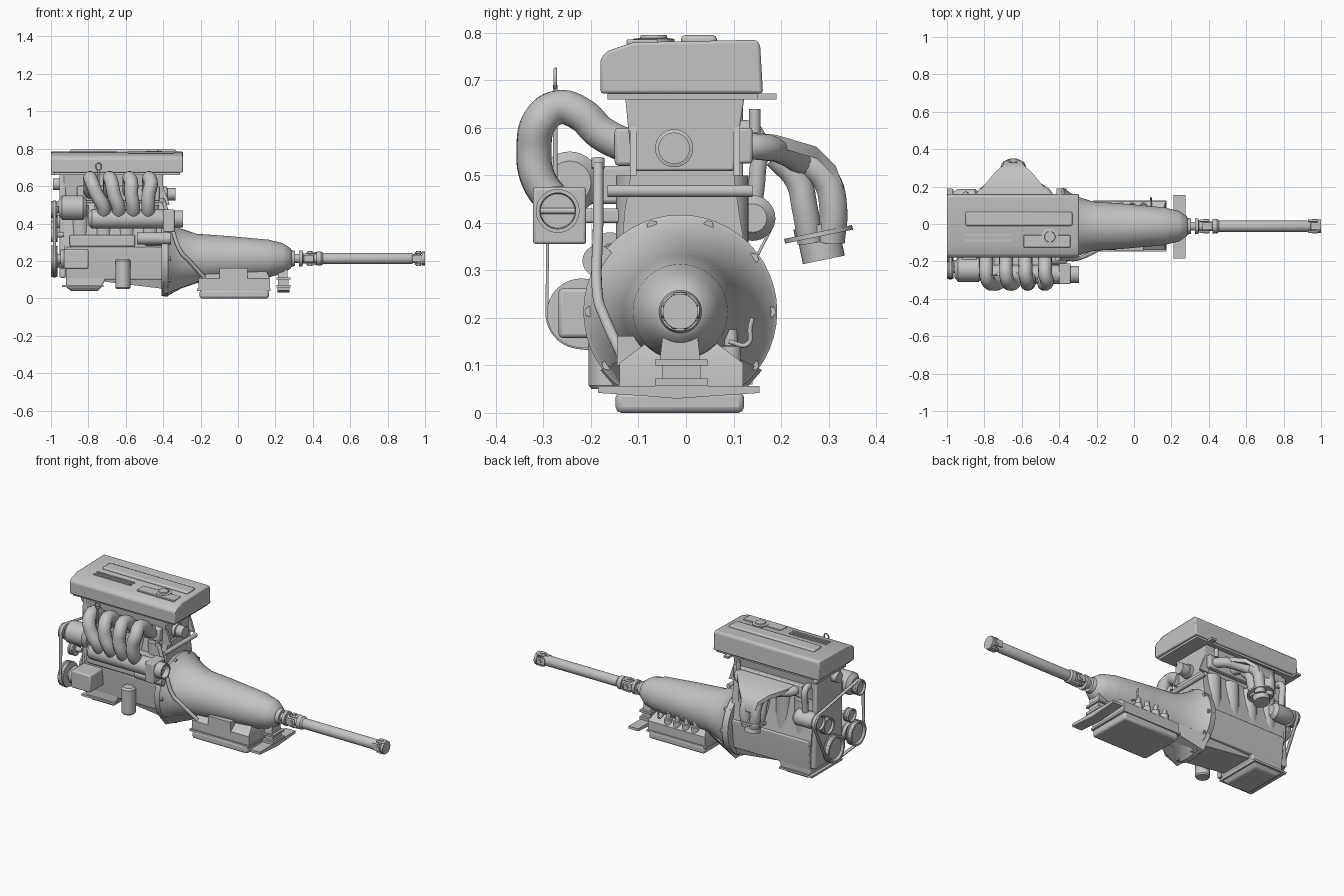
import bpy, bmesh, math
from mathutils import Vector
from mathutils.geometry import convex_hull_2d

cube = bpy.data.objects.get("Cube")
if cube:
    bpy.data.objects.remove(cube)

metal = bpy.data.materials.new("grey_metal")
metal.use_nodes = True
metal.diffuse_color = (0.55, 0.55, 0.55, 1)
metal.node_tree.nodes["Principled BSDF"].inputs["Base Color"].default_value = (0.55, 0.55, 0.55, 1)
AXIS_Y, AXIS_Z = -0.012, 0.213
parts = []


def add_mesh(name, mesh):
    ob = bpy.data.objects.new(name, mesh)
    bpy.context.collection.objects.link(ob)
    mesh.materials.clear()
    mesh.materials.append(metal)
    parts.append(ob)
    return ob


def finish(name, bm, bevel=0, segments=2):
    bmesh.ops.recalc_face_normals(bm, faces=bm.faces)
    mesh = bpy.data.meshes.new(name)
    bm.to_mesh(mesh)
    bm.free()
    ob = add_mesh(name, mesh)
    if bevel:
        mod = ob.modifiers.new("bevel", 'BEVEL')
        mod.width, mod.segments, mod.limit_method = bevel, segments, 'ANGLE'
    return ob


def loft(name, rings, bevel=0, segments=2):
    """Skin closed rings of equal length and cap both ends."""
    bm = bmesh.new()
    loops = [[bm.verts.new(p) for p in ring] for ring in rings]
    n = len(loops[0])
    for a, b in zip(loops, loops[1:]):
        for i in range(n):
            bm.faces.new((a[i], a[(i + 1) % n], b[(i + 1) % n], b[i]))
    bm.faces.new(loops[0])
    bm.faces.new(loops[-1])
    return finish(name, bm, bevel, segments)


def box(name, x, y, z, bevel=0):
    return loft(name, [[(x[0], y[0], h), (x[1], y[0], h), (x[1], y[1], h), (x[0], y[1], h)] for h in z], bevel)


def prism(name, profile, x0, x1, bevel=0):
    return loft(name, [[(x, y, z) for y, z in profile] for x in (x0, x1)], bevel)


def lathe(name, start, axis, profile, sides=32):
    """Turn (distance, radius) steps around an axis."""
    axis = Vector(axis).normalized()
    u = axis.orthogonal().normalized()
    v = axis.cross(u)
    angles = [math.tau * i / sides for i in range(sides)]
    return loft(name, [[Vector(start) + axis * t + (u * math.cos(a) + v * math.sin(a)) * r
                        for a in angles] for t, r in profile])


def rod(name, a, b, r, sides=24):
    d = Vector(b) - Vector(a)
    return lathe(name, a, d, [(0, r), (d.length, r)], sides)


def tube(name, points, r, cyclic=False):
    curve = bpy.data.curves.new(name, 'CURVE')
    curve.dimensions = '3D'
    curve.bevel_depth, curve.bevel_resolution = r, 5
    curve.resolution_u, curve.use_fill_caps = 6, True
    spline = curve.splines.new('BEZIER')
    spline.bezier_points.add(len(points) - 1)
    spline.use_cyclic_u = cyclic
    for bp, p in zip(spline.bezier_points, points):
        bp.co = p
        bp.handle_left_type = bp.handle_right_type = 'AUTO'
    tmp = bpy.data.objects.new(name + "_path", curve)
    bpy.context.collection.objects.link(tmp)
    dg = bpy.context.evaluated_depsgraph_get()
    mesh = bpy.data.meshes.new_from_object(tmp.evaluated_get(dg))
    bpy.data.objects.remove(tmp)
    return add_mesh(name, mesh)


# Top cover with rib, slots and filler cap
prism("top_cover", [(-.18, .672), (-.18, .745), (-.165, .762), (-.11, .78), (.148, .785), (.156, .775), (.162, .672)],
      -1, -.295, .012)
box("cover_seal", (-.985, -.31), (-.165, .15), (.66, .674))
box("cover_rib", (-.9, -.33), (-.01, .065), (.775, .795), .008)
box("cover_panel", (-.59, -.34), (-.125, -.06), (.775, .786), .003)
for i, y in enumerate((-.095, -.065)):
    box(f"cover_slot_{i}", (-.9, -.65), (y, y + .012), (.778, .787))
lathe("filler_cap", (-.45, -.068, .775), (0, 0, 1), [(0, .045), (.012, .045), (.014, .03), (.02, .028)], 12)
for i, x in enumerate((-.985, -.4)):
    box(f"cover_tab_{i}", (x - .015, x + .015), (-.1, .19), (.66, .672))

# Cylinder head and block
prism("cylinder_head", [(-.113, .51), (-.128, .665), (.123, .665), (.1, .51)], -.93, -.4, .004)
prism("block", [(-.14, .25), (-.13, .42), (-.115, .51), (.1, .51), (.112, .42), (.14, .25)], -.93, -.39)
prism("crankcase", [(-.135, .1), (-.15, .25), (-.15, .275), (.145, .275), (.145, .25), (.13, .1)], -.92, -.39, .006)
prism("timing_cover", [(-.13, .11), (-.13, .42), (-.12, .66), (.12, .66), (.12, .42), (.13, .11)], -.955, -.92, .008)
for side, y in (("right", -.095), ("left", .08)):
    for i in range(4):
        rod(f"{side}_cylinder_wall_{i}", (-.845 + i * .125, y, .27), (-.845 + i * .125, y, .5), .052)
box("sump_flange", (-.94, -.72), (-.15, .14), (.06, .072))
loft("sump", [[(x0, y0, z), (x1, y0, z), (x1, y1, z), (x0, y1, z)] for x0, x1, y0, y1, z in
              ((-.89, -.75, -.12, .11, .038), (-.92, -.73, -.14, .13, .06), (-.92, -.7, -.135, .13, .12))], .008)
loft("rear_skirt", [[(x, -.13, .13), (x, .12, .13), (x, .1, z), (x, -.11, z)] for x, z in ((-.72, .09), (-.39, .05))])
lathe("oil_filter", (-.615, -.165, .05), (0, 0, 1), [(0, .034), (.008, .04), (.15, .04), (.16, .03)])
rod("starter_motor", (-.54, -.185, .32), (-.36, -.185, .32), .033)
box("starter_mount", (-.5, -.4), (-.18, -.1), (.28, .345), .008)
box("side_bracket", (-.9, -.55), (-.165, -.12), (.275, .34), .01)

# Rear of the head: coolant outlet, cross pipe and corner gussets
lathe("coolant_outlet", (-.41, -.025, .557), (1, 0, 0), [(0, .04), (.03, .04), (.032, .033), (.075, .033)])
rod("cross_pipe", (-.38, -.165, .467), (-.38, .14, .467), .013)
for side, y in (("right", -.118), ("left", .1)):
    loft(f"{side}_head_gusset", [[(-.45, v, .66), (-.42, v, .66), (-.365, v, .5), (-.42, v, .5)] for v in (y, y + .014)])

# Bell housing, gearbox and flange
lathe("gearbox_case", (0, AXIS_Y, AXIS_Z), (1, 0, 0),
      [(-.41, .2), (-.375, .204), (-.37, .196), (-.30, .158), (-.22, .132), (-.05, .12), (.17, .1), (.18, .096),
       (.24, .082), (.28, .055), (.285, .045), (.305, .04)], 48)
loft("bell_foot", [[(-.4, -.18, .09), (-.4, .16, .09), (-.4, .1, .02), (-.4, -.12, .02)],
                   [(-.2, -.1, .13), (-.2, .08, .13), (-.2, .06, .095), (-.2, -.08, .095)]])
for i in range(10):
    a = math.tau * i / 10
    y, z = AXIS_Y + .19 * math.cos(a), AXIS_Z + .19 * math.sin(a)
    rod(f"bell_bolt_{i}", (-.4, y, z), (-.36, y, z), .012, 6)

# Gearbox pan, side plate, valves and rear crossmember
box("gearbox_pan_rim", (-.22, .175), (-.148, .125), (.04, .052))
box("gearbox_pan", (-.205, .165), (-.148, .122), (0, .045), .012)
loft("gearbox_valve_body", [[(x0, y0, z), (x1, y0, z), (x1, y1, z), (x0, y1, z)] for x0, x1, y0, y1, z in
                            ((-.21, .17, -.14, .12, .05), (-.21, .17, -.14, .12, .105), (-.18, .15, -.08, .06, .15))])
box("side_plate", (-.1, .05), (-.145, -.07), (.1, .162))
for i in range(4):
    lathe(f"solenoid_{i}", (-.13 + i * .06, .095, .1), (0, 0, 1), [(0, .022), (.04, .022), (.042, .015), (.075, .013)], 12)
tube("shift_lever", [(.09, .09, .15), (.09, .13, .145), (.09, .135, .18), (.09, .14, .2)], .005)
prism("crossmember", [(-.185, .042), (-.08, .035), (-.02, .03), (.05, .035), (.155, .042), (.155, .057), (-.185, .057)], .21, .275)
box("mount_base", (.205, .28), (-.065, .045), (.057, .072))
box("mount_cushion", (.215, .27), (-.05, .03), (.072, .1))
box("mount_top", (.205, .28), (-.065, .045), (.1, .112))
prism("mount_pillar", [(-.055, .112), (-.045, .2), (.02, .2), (.03, .112)], .215, .265)

# Drive shaft with universal joints
lathe("drive_shaft", (0, AXIS_Y, AXIS_Z), (1, 0, 0),
      [(.29, .024), (.325, .024), (.327, .042), (.345, .042), (.347, .026), (.42, .026), (.45, .03), (.925, .03), (.94, .024), (.955, .022)])
for j, x in enumerate((.385, .965)):
    rod(f"joint_cross_a_{j}", (x, AXIS_Y - .04, AXIS_Z), (x, AXIS_Y + .04, AXIS_Z), .014, 16)
    rod(f"joint_cross_b_{j}", (x, AXIS_Y, AXIS_Z - .04), (x, AXIS_Y, AXIS_Z + .04), .014, 16)
    for s in (-1, 1):
        y, z = AXIS_Y + s * .03, AXIS_Z + s * .03
        box(f"yoke_ear_front_{j}_{s}", (x - .035, x + .02), (y - .006, y + .006), (AXIS_Z - .02, AXIS_Z + .02), .004)
        box(f"yoke_ear_rear_{j}_{s}", (x - .02, x + .035), (AXIS_Y - .02, AXIS_Y + .02), (z - .006, z + .006), .004)
lathe("joint_collar", (.42, AXIS_Y, AXIS_Z), (1, 0, 0), [(0, .038), (.025, .038), (.035, .03)])
rod("end_flange", (.985, AXIS_Y, AXIS_Z), (1, AXIS_Y, AXIS_Z), .037)

# Intake: runners, plenum and throttle body
for i in range(4):
    top, low = -.79 + i * .105, -.72 + i * .08
    tube(f"intake_runner_{i}", [(top, -.11, .555), (top, -.18, .59), (top, -.22, .628), (top, -.268, .643),
                                (top + .01, -.307, .615), ((top + low) / 2, -.32, .555), (low, -.31, .49), (low, -.265, .43)], .037)
box("intake_flange", (-.86, -.42), (-.15, -.11), (.52, .6), .008)
lathe("intake_plenum", (-.8, -.27, .425), (1, 0, 0), [(0, .035), (.02, .052), (.4, .052), (.42, .045)])
box("throttle_body", (-.4, -.34), (-.322, -.21), (.355, .475), .006)
lathe("throttle_mouth", (-.345, -.27, .425), (1, 0, 0), [(0, .046), (.05, .046), (.05, .038), (.02, .036)])
rod("throttle_plate_shaft", (-.325, -.31, .425), (-.325, -.23, .425), .006)
box("plenum_bracket", (-.75, -.45), (-.24, -.12), (.4, .43), .005)

# Dipstick and filler tube
tube("dipstick", [(-.745, -.275, .43), (-.745, -.275, .55), (-.745, -.275, .69)], .005)
tube("dipstick_ring", [(-.745, -.275, .685), (-.73, -.275, .705), (-.745, -.275, .723), (-.76, -.275, .705)], .004, True)
tube("gearbox_filler", [(-.4, -.185, .525), (-.36, -.185, .4), (-.3, -.185, .24), (-.27, -.175, .21), (-.18, -.13, .11)], .011)
rod("gearbox_filler_cap", (-.405, -.185, .515), (-.41, -.185, .535), .014)

# Exhaust: four primaries, heat shield, two down pipes, tilted flange
for i in range(4):
    x = -.82 + i * .12
    tube(f"exhaust_primary_{i}", [(x, .1, .56), (x, .15, .56), ((x - .645) / 2, .21, .548), (-.645, .27, .505)], .028)
box("exhaust_flange", (-.87, -.41), (.105, .14), (.525, .6), .006)
loft("heat_shield", [[(-.645 - w, y, z), (-.645 + w, y, z), (-.645 + w, y, z - .025), (-.645 - w, y, z - .025)]
                     for w, y, z in ((.175, .14, .59), (.17, .19, .585), (.1, .275, .56), (.055, .315, .52), (.05, .33, .48))])
for i, x in enumerate((-.68, -.61)):
    tube(f"down_pipe_outer_{i}", [(x, .25, .53), (x, .295, .49), (x, .31, .43), (x + .01 - .02 * i, .305, .36)], .03)
    tube(f"down_pipe_inner_{i}", [(x, .19, .54), (x, .235, .49), (x, .25, .43), (x + .01 - .02 * i, .262, .36)], .028)
lathe("exhaust_outlet", (-.645, .29, .322), (0, -.2, .98), [(0, .045), (.05, .045), (.05, .073), (.06, .073), (.06, .05), (.075, .05)])

# Accessories on the front: alternator, pump, compressor
lathe("alternator", (-.96, -.245, .485), (1, 0, 0), [(0, .04), (.02, .065), (.13, .065), (.15, .045)])
box("alternator_bracket", (-.92, -.84), (-.22, -.11), (.44, .52), .008)
lathe("steering_pump", (-.95, -.21, .21), (1, 0, 0), [(0, .05), (.14, .05), (.15, .04)])
box("steering_pump_body", (-.93, -.8), (-.268, -.12), (.158, .262), .008)
lathe("water_pump", (-.97, .14, .41), (1, 0, 0), [(0, .03), (.03, .048), (.12, .048), (.14, .03)])
rod("cam_sensor", (-.99, -.05, .61), (-.95, -.05, .61), .032)
tube("coolant_hose", [(-.9, .1, .6), (-.9, .145, .59), (-.9, .15, .5), (-.9, .14, .42)], .018)
rod("lifting_eye", (-.45, .145, .59), (-.45, .145, .64), .012)

# Pulleys and belt
pulleys = {"crank": (-.01, .195, .08), "steering": (-.22, .21, .073), "alternator": (-.245, .475, .045),
           "idler": (-.16, .34, .04), "fan": (.06, .36, .05), "tensioner": (.14, .41, .045)}
rim = []
for name, (y, z, r) in pulleys.items():
    lathe(name + "_pulley", (-1, y, z), (1, 0, 0),
          [(.012, r * .3), (.012, r * .75), (0, r * .85), (0, r), (.01, r), (.014, r * .92), (.026, r * .92), (.03, r), (.036, r), (.036, r * .4), (.07, r * .3)])
    rim += [(y + r * math.cos(a / 5), z + r * math.sin(a / 5)) for a in range(32)]
hull = [rim[i] for i in convex_hull_2d([Vector(p) for p in rim])]
bm = bmesh.new()
edge = [(bm.verts.new((-.99, y, z)), bm.verts.new((-.972, y, z))) for y, z in hull]
for i, (a, b) in enumerate(edge):
    c, d = edge[(i + 1) % len(edge)]
    bm.faces.new((a, b, d, c))
solid = finish("drive_belt", bm).modifiers.new("thickness", 'SOLIDIFY')
solid.thickness, solid.offset = .006, 0

# Smooth shading with sharp edges kept
bpy.ops.object.select_all(action='DESELECT')
for ob in parts:
    ob.select_set(True)
bpy.context.view_layer.objects.active = parts[0]
bpy.ops.object.shade_smooth_by_angle(angle=math.radians(35))
